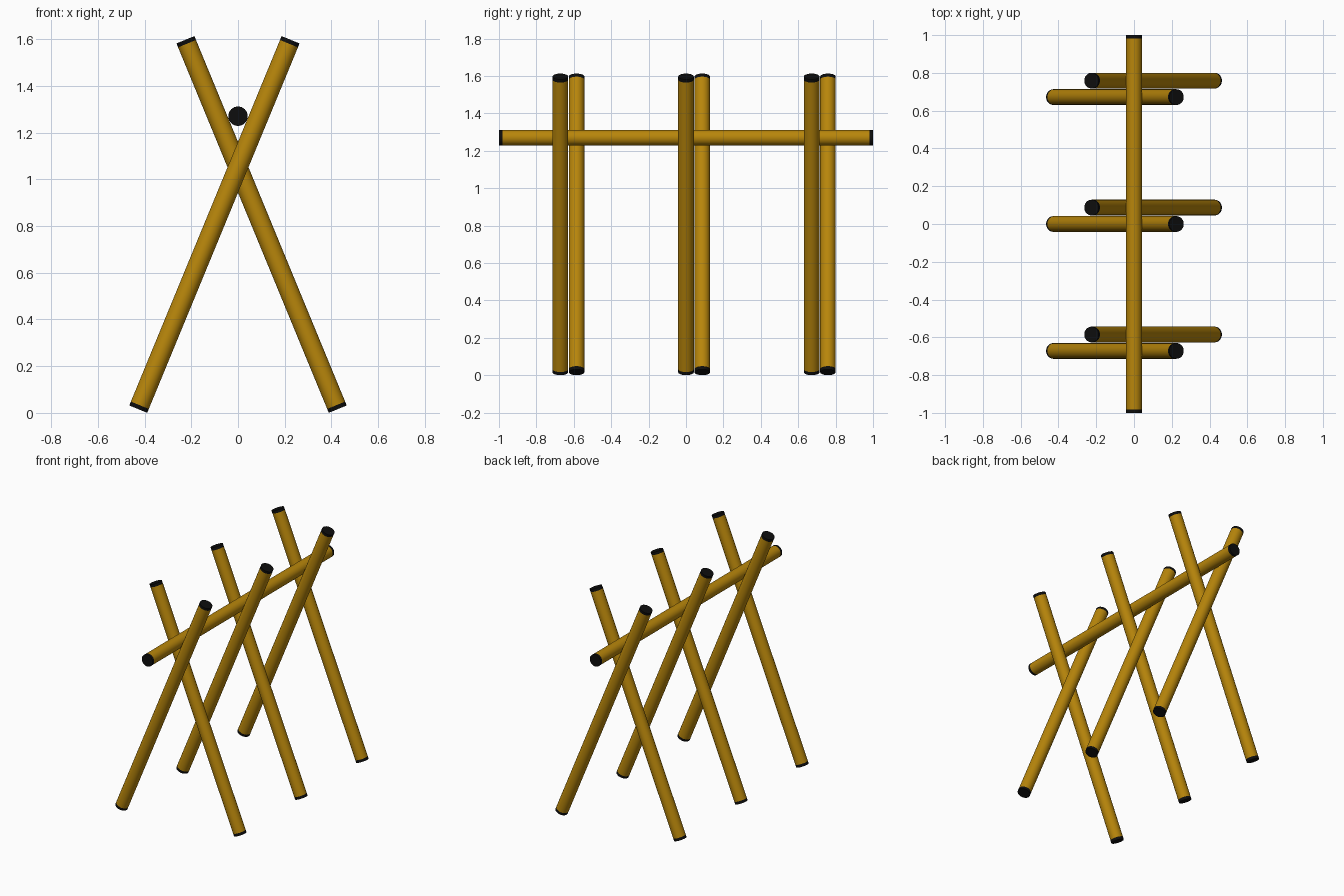
import bpy
import bmesh
from mathutils import Vector

RADIUS = 0.0415
BAND = 0.018      # painted width at each pole end
SIDES = 32

default = bpy.data.objects.get("Cube")
if default:
    bpy.data.objects.remove(default, do_unlink=True)


def make_material(name, color, roughness):
    mat = bpy.data.materials.new(name)
    mat.use_nodes = True
    mat.diffuse_color = color
    bsdf = mat.node_tree.nodes["Principled BSDF"]
    bsdf.inputs["Base Color"].default_value = color
    bsdf.inputs["Roughness"].default_value = roughness
    return mat


wood = make_material("golden wood", (0.479, 0.238, 0.0033, 1), 0.7)
black = make_material("black end paint", (0.004, 0.004, 0.004, 1), 0.7)


def make_pole(name, start, end):
    """Round pole from start to end with black painted tips."""
    start, end = Vector(start), Vector(end)
    axis = end - start
    half = axis.length / 2
    bm = bmesh.new()
    bmesh.ops.create_cone(bm, cap_ends=True, segments=SIDES, radius1=RADIUS,
                          radius2=RADIUS, depth=2 * half)
    # Cut a ring near each end so the tips can be painted
    for z in (half - BAND, BAND - half):
        bmesh.ops.bisect_plane(bm, geom=bm.verts[:] + bm.edges[:] + bm.faces[:],
                               plane_co=(0, 0, z), plane_no=(0, 0, 1))
    for face in bm.faces:
        tip = abs(face.calc_center_median().z) > half - BAND
        face.material_index = 1 if tip else 0
    mesh = bpy.data.meshes.new(name)
    bm.to_mesh(mesh)
    bm.free()
    mesh.materials.append(wood)
    mesh.materials.append(black)

    pole = bpy.data.objects.new(name, mesh)
    pole.location = (start + end) / 2
    pole.rotation_mode = 'QUATERNION'
    pole.rotation_quaternion = axis.to_track_quat('Z', 'Y')
    bpy.context.collection.objects.link(pole)
    bpy.ops.object.select_all(action='DESELECT')
    pole.select_set(True)
    bpy.context.view_layer.objects.active = pole
    bpy.ops.object.shade_smooth_by_angle()
    return pole


# Three crossed pairs of leaning poles, the second of each pair mirrored behind
for place, y in (("front", -0.672), ("middle", 0.0), ("back", 0.672)):
    for side, sign, offset in (("right", -1, 0.0), ("left", 1, 0.087)):
        make_pole(f"{place}_{side}_leg",
                  (sign * 0.427, y + offset, 0.016),
                  (-sign * 0.225, y + offset, 1.597))

# Long pole resting in the crossings
make_pole("ridge_pole", (0, -1, 1.27), (0, 1, 1.27))
